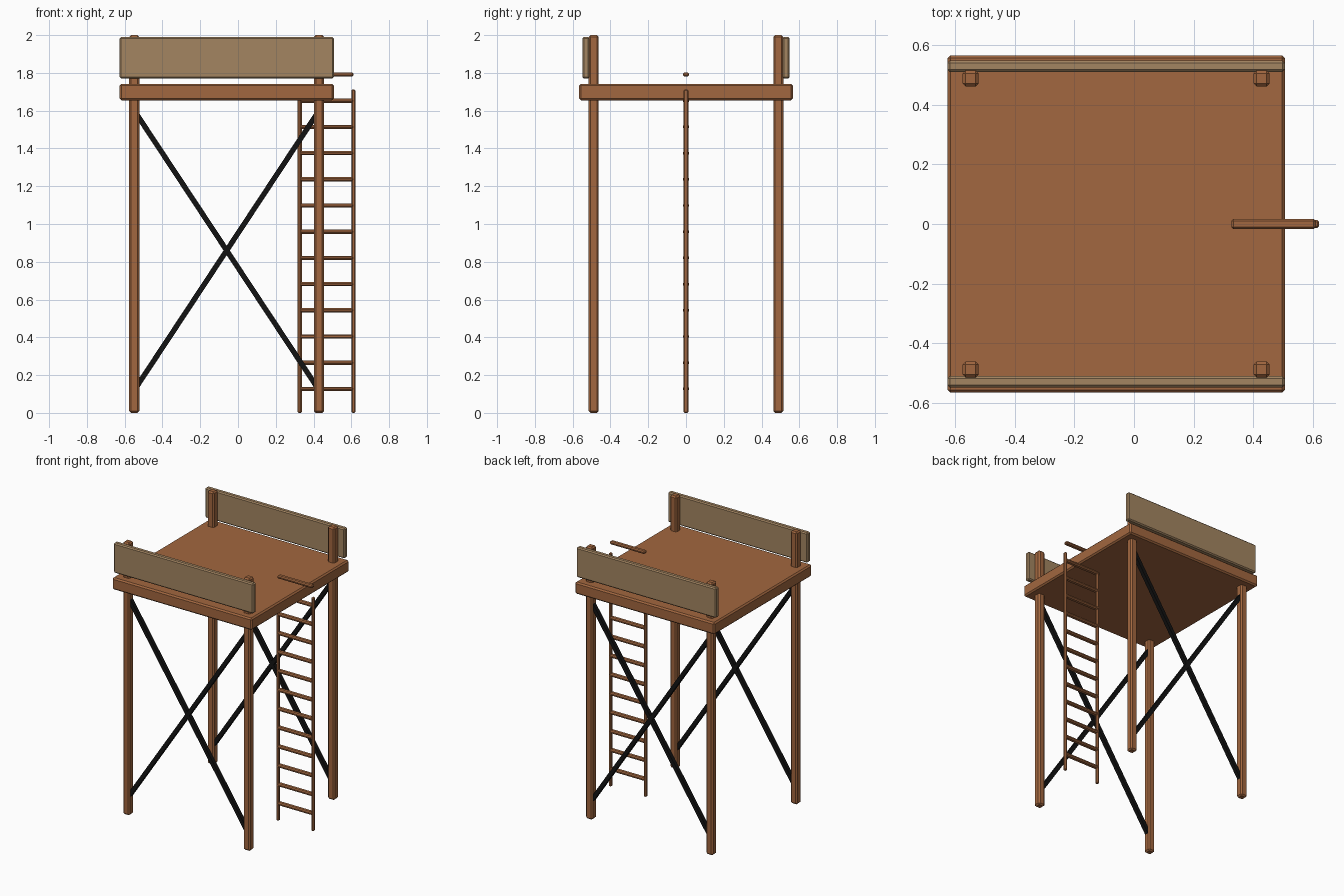
import bpy, math
from mathutils import Vector

if "Cube" in bpy.data.objects:
    bpy.data.objects.remove(bpy.data.objects["Cube"])


def material(name, color):
    m = bpy.data.materials.new(name)
    m.diffuse_color = (*color, 1)
    m.use_nodes = True
    m.node_tree.nodes["Principled BSDF"].inputs["Base Color"].default_value = m.diffuse_color
    return m


WOOD = material("wood", (0.36, 0.135, 0.05))
TAN = material("pale_wood", (0.37, 0.235, 0.12))
BLACK = material("black_iron", (0.006, 0.006, 0.006))


def box(name, lo, hi, mat, bevel=0.0):
    """Axis-aligned box between two corners with a single-step chamfer."""
    lo, hi = Vector(lo), Vector(hi)
    bpy.ops.mesh.primitive_cube_add(size=1, location=(lo + hi) / 2)
    o = bpy.context.object
    o.name = name
    o.scale = hi - lo
    bpy.ops.object.transform_apply(location=False, rotation=False, scale=True)
    o.data.materials.append(mat)
    if bevel:
        b = o.modifiers.new("chamfer", 'BEVEL')
        b.width = bevel
        b.segments = 1
    return o


CX = -0.06          # platform centre
PX, PY, PW = 0.489, 0.489, 0.027

# Deck
box("deck", (CX - 0.567, -0.567, 1.655), (CX + 0.567, 0.567, 1.742), WOOD, 0.01)

for sy, side in ((-1, "front"), (1, "back")):
    # Corner posts
    for sx, end in ((-1, "left"), (1, "right")):
        x, y = CX + sx * PX, sy * PY
        box(f"{side}_{end}_post", (x - PW, y - PW, 0), (x + PW, y + PW, 2), WOOD, 0.01)

        # Diagonal braces crossing between the posts
        dx, dz = 2 * PX, 1.48
        L = math.hypot(dx, dz)
        o = box(f"{side}_brace_{end}", (-L / 2, -0.014, -0.014), (L / 2, 0.014, 0.014), BLACK)
        o.location = (CX, y, 0.86)
        o.rotation_euler.y = sx * math.atan2(dz, dx)

    # Guard board outside the posts
    y0, y1 = sorted((sy * 0.511, sy * 0.549))
    box(f"{side}_guard_board", (CX - 0.567, y0, 1.77), (CX + 0.567, y1, 1.99), TAN, 0.008)

# Ladder rails
for x, end in ((0.327, "inner"), (0.611, "outer")):
    box(f"ladder_{end}_rail", (x - 0.011, -0.013, 0), (x + 0.011, 0.013, 1.712), WOOD, 0.006)

# Ladder rungs, the last one above the deck
for i in range(13):
    z = 0.127 + i * 0.1387
    box(f"ladder_rung_{i + 1}", (0.327, -0.017, z - 0.011), (0.611, 0.017, z + 0.011), WOOD, 0.007)
